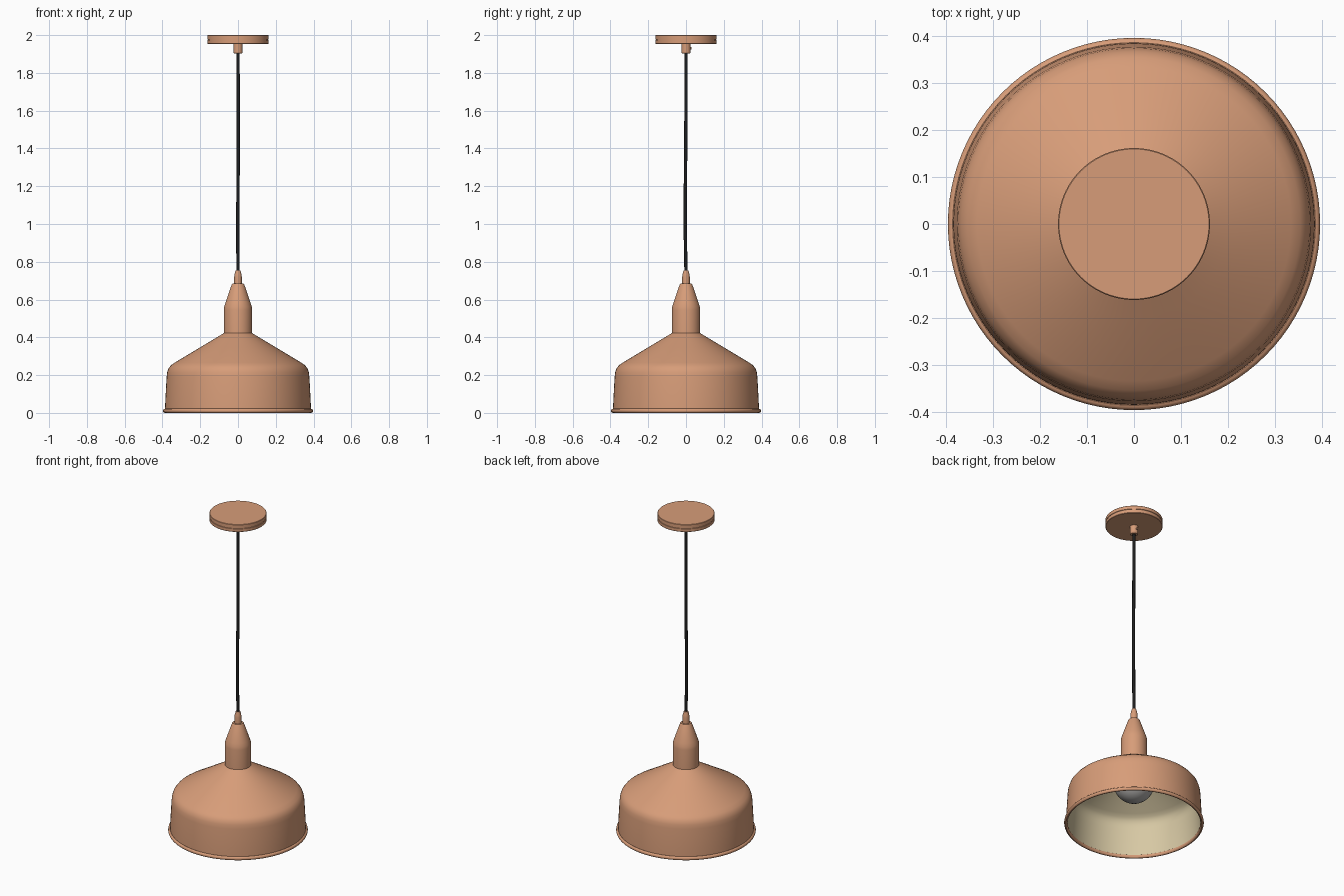
import bpy, bmesh, math

if "Cube" in bpy.data.objects:
    bpy.data.objects.remove(bpy.data.objects["Cube"])


def material(name, rgb):
    m = bpy.data.materials.new(name)
    m.diffuse_color = (*rgb, 1)
    m.use_nodes = True
    m.node_tree.nodes["Principled BSDF"].inputs["Base Color"].default_value = m.diffuse_color
    return m


COPPER = material("copper", (0.68, 0.335, 0.19))
CREAM = material("cream_inside", (0.68, 0.58, 0.37))
BLACK = material("black_cord", (0.012, 0.012, 0.012))
GREY = material("grey_bulb", (0.42, 0.41, 0.40))


def lathe(name, profile, mats, closed=False, inner=(), segs=96):
    """Spin (radius, z) points about z; 'inner' lists segments using mats[1]."""
    bm = bmesh.new()
    rings = []
    for r, z in profile:
        if r < 1e-6:
            rings.append([bm.verts.new((0, 0, z))] * segs)
        else:
            rings.append([bm.verts.new((r * math.cos(2 * math.pi * i / segs),
                                        r * math.sin(2 * math.pi * i / segs), z))
                          for i in range(segs)])
    count = len(rings) if closed else len(rings) - 1
    for k in range(count):
        a, b = rings[k], rings[(k + 1) % len(rings)]
        for i in range(segs):
            j = (i + 1) % segs
            f = bm.faces.new(dict.fromkeys((a[i], a[j], b[j], b[i])))
            f.material_index = 1 if k in inner else 0
            f.smooth = True
    bmesh.ops.recalc_face_normals(bm, faces=bm.faces)
    mesh = bpy.data.meshes.new(name)
    bm.to_mesh(mesh)
    bm.free()
    mesh.set_sharp_from_angle(angle=math.radians(32))
    for m in mats:
        mesh.materials.append(m)
    ob = bpy.data.objects.new(name, mesh)
    bpy.context.collection.objects.link(ob)
    return ob


# Shade: outer skin in copper, inner skin in cream
outer = [(0.07, 0.425), (0.20, 0.347), (0.335, 0.266), (0.355, 0.252), (0.368, 0.236),
         (0.375, 0.215), (0.378, 0.19), (0.385, 0.06), (0.386, 0.012)]
t = 0.006
inner = [(r - t, z - (t if z > 0.2 else 0)) for r, z in reversed(outer)]
n = len(outer)
lathe("shade", outer + inner, [COPPER, CREAM], closed=True,
      inner=range(n, 2 * n - 1))

# Rolled rim
rim = [(0.387 + 0.010 * math.cos(a), 0.011 + 0.011 * math.sin(a))
       for a in (2 * math.pi * k / 12 for k in range(12))]
lathe("shade_rim", rim, [COPPER], closed=True)

# Socket cover on top of the shade
lathe("socket_cover", [(0, 0.41), (0.075, 0.41), (0.075, 0.545), (0.073, 0.562),
                       (0.067, 0.582), (0.034, 0.678), (0.030, 0.684), (0, 0.684)], [COPPER])

# Cord grip
lathe("cord_grip", [(0, 0.68), (0.020, 0.68), (0.020, 0.722), (0.018, 0.735),
                    (0.013, 0.754), (0, 0.756)], [COPPER], segs=32)

# Bulb: neck blending into a globe
c, R = 0.268, 0.116
globe = [(R * math.sin(a), c - R * math.cos(a))
         for a in (math.radians(d) for d in range(0, 141, 10))]
lathe("bulb", globe + [(0.055, 0.375), (0.05, 0.412), (0, 0.412)], [GREY], segs=64)

# Ceiling canopy with a fine groove
lathe("ceiling_canopy", [(0, 1.953), (0.160, 1.953), (0.162, 1.955), (0.162, 1.973),
                         (0.159, 1.974), (0.159, 1.977), (0.162, 1.978),
                         (0.162, 1.998), (0.160, 2.0), (0, 2.0)], [COPPER])

# Canopy stem and its small side screw
lathe("canopy_stem", [(0, 1.902), (0.020, 1.902), (0.024, 1.908), (0.024, 1.955),
                      (0, 1.955)], [COPPER], segs=32)
screw = lathe("stem_screw", [(0, 0), (0.006, 0), (0.006, 0.012), (0, 0.012)],
              [COPPER], segs=16)
screw.location = (0, 0.018, 1.93)
screw.rotation_euler = (-math.pi / 2, 0, 0)

# Cord, hanging with a very slight bow
curve = bpy.data.curves.new("cord", "CURVE")
curve.dimensions = "3D"
curve.bevel_depth = 0.009
curve.bevel_resolution = 4
path = [(0, 0, 0.74), (-0.001, -0.004, 1.0), (0.001, -0.002, 1.35),
        (0.001, 0, 1.65), (0, 0, 1.92)]
sp = curve.splines.new("BEZIER")
sp.bezier_points.add(len(path) - 1)
for p, co in zip(sp.bezier_points, path):
    p.co = co
    p.handle_left_type = p.handle_right_type = "AUTO"
curve.materials.append(BLACK)
bpy.context.collection.objects.link(bpy.data.objects.new("cord", curve))
